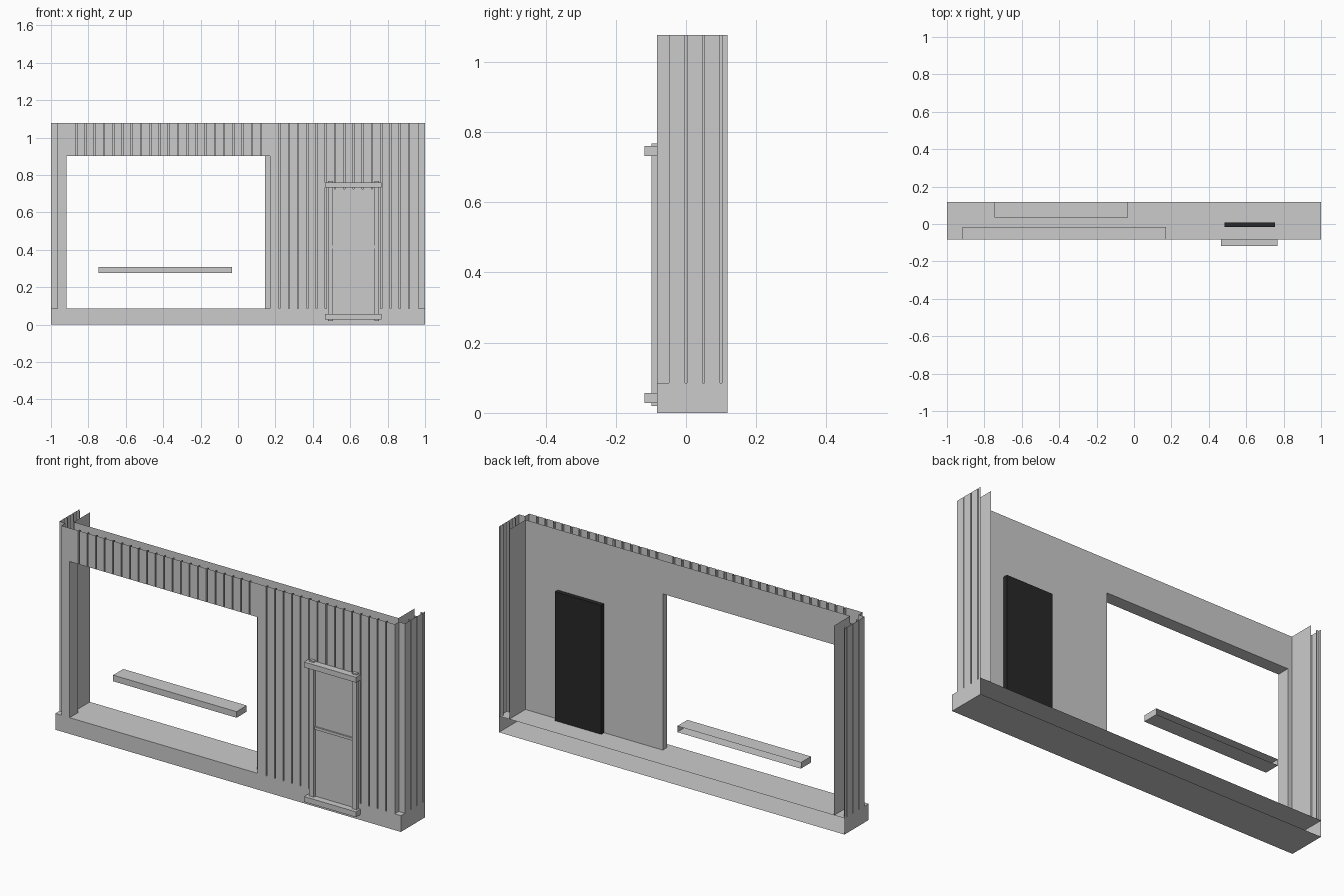
import bpy
import bmesh

if "Cube" in bpy.data.objects:
    bpy.data.objects.remove(bpy.data.objects["Cube"])

# Materials
def material(name, value):
    m = bpy.data.materials.new(name)
    m.diffuse_color = (value, value, value, 1)
    m.use_nodes = True
    m.node_tree.nodes["Principled BSDF"].inputs["Base Color"].default_value = m.diffuse_color
    return m

GREY = material("plain_grey", 0.6)
BLACK = material("door_black", 0.021)

# Main levels and planes
FRONT, NOTCH, BACK, REAR = -0.082, -0.048, -0.015, 0.118
FLOOR, HEAD, TOP = 0.085, 0.902, 1.077
LEFT, RIGHT, CORNER = -0.917, 0.145, 0.965   # opening sides, corner notch
SEAM = 0.17
LINER = 0.94


def finish(name, bm, mat):
    mesh = bpy.data.meshes.new(name)
    bm.to_mesh(mesh)
    bm.free()
    mesh.materials.append(mat)
    ob = bpy.data.objects.new(name, mesh)
    bpy.context.collection.objects.link(ob)
    return ob


def box(name, x, y, z, mat=GREY, open_back=False):
    """Box from three (low, high) ranges, optionally without its rear face."""
    bm = bmesh.new()
    bmesh.ops.create_cube(bm, size=1)
    for v in bm.verts:
        v.co = [r[0] + (c + 0.5) * (r[1] - r[0]) for c, r in zip(v.co, (x, y, z))]
    if open_back:
        bm.normal_update()
        bmesh.ops.delete(bm, geom=[f for f in bm.faces if f.normal.y > 0.9],
                         context='FACES_ONLY')
    return finish(name, bm, mat)


def sheet(name, path, z0, z1):
    """Upright sheet following a plan path."""
    bm = bmesh.new()
    low = [bm.verts.new((x, y, z0)) for x, y in path]
    high = [bm.verts.new((x, y, z1)) for x, y in path]
    for i in range(len(path) - 1):
        bm.faces.new((low[i], low[i + 1], high[i + 1], high[i]))
    return finish(name, bm, GREY)


def polygon(name, points):
    bm = bmesh.new()
    bm.faces.new([bm.verts.new(p) for p in points])
    return finish(name, bm, GREY)


def front_grooves(xs, w=0.003, d=0.013):
    """Narrow plank joints in the front, for descending x positions."""
    pts = []
    for x in xs:
        pts += [(x + w, FRONT), (x + w, FRONT + d), (x - w, FRONT + d), (x - w, FRONT)]
    return pts


def side_path(s, w=0.003, d=0.013):
    """Grooved side from the rear to the notched front corner; s is the side."""
    pts = [(s, REAR)]
    for y in (0.1, 0.05, 0.0):
        pts += [(s, y + w), (s * (1 - d), y + w), (s * (1 - d), y - w), (s, y - w)]
    return pts + [(s, NOTCH), (s * CORNER, NOTCH), (s * CORNER, FRONT)]


joints = [0.914 - 0.0494 * k for k in range(38)]

# Base trough, open at the rear
box("base", (-1, 1), (FRONT, REAR), (0, FLOOR), open_back=True)

# Plank cladding: solid wall, left post, header over the opening
sheet("right_cladding", side_path(1) + front_grooves([x for x in joints if x > 0.19])
      + [(SEAM, FRONT)], FLOOR, TOP)
sheet("left_cladding", side_path(-1) + [(LEFT, FRONT)], FLOOR, TOP)
sheet("header_cladding", [(SEAM, FRONT)]
      + front_grooves([x for x in joints if -0.9 < x < 0.16])
      + [(LEFT, FRONT)], HEAD, TOP)

# Opening jambs and soffit
sheet("right_jamb", [(SEAM, FRONT), (SEAM, NOTCH), (RIGHT, NOTCH), (RIGHT, BACK)], FLOOR, HEAD)
sheet("left_jamb", [(LEFT, FRONT), (LEFT, BACK)], FLOOR, HEAD)
polygon("soffit", [(LEFT, FRONT, HEAD), (LEFT, BACK, HEAD),
                   (SEAM, BACK, HEAD), (SEAM, FRONT, HEAD)])

# Inner wall surface around the opening
outline = [(LINER, FLOOR), (LINER, TOP), (-LINER, TOP), (-LINER, FLOOR),
           (LEFT, FLOOR), (LEFT, HEAD), (RIGHT, HEAD), (RIGHT, FLOOR)]
polygon("inner_wall", [(x, BACK, z) for x, z in outline])

# Inner faces of the side walls
for s, side in ((-1, "left"), (1, "right")):
    sheet(side + "_inner_side", [(s * LINER, BACK), (s * LINER, REAR)], FLOOR, TOP)

# Counter inside the opening
box("counter", (-0.747, -0.032), (0.034, REAR), (0.277, 0.309), open_back=True)

# Door frame on the front
for x, side in ((0.481, "left"), (0.729, "right")):
    box(side + "_door_post", (x, x + 0.026), (-0.098, FRONT + 0.002), (0.02, 0.767))
for z, level in ((0.028, "bottom"), (0.732, "top")):
    box(level + "_door_rail", (0.465, 0.766), (-0.118, FRONT + 0.002), (z, z + 0.028))
box("door_crossbar", (0.507, 0.729), (-0.092, FRONT + 0.002), (0.408, 0.422))
box("door_panel", (0.507, 0.729), (FRONT - 0.002, FRONT + 0.002), (0.056, 0.725))

# Dark door leaf on the inside
box("inner_door", (0.485, 0.753), (BACK, 0.008), (FLOOR, 0.76), BLACK)
